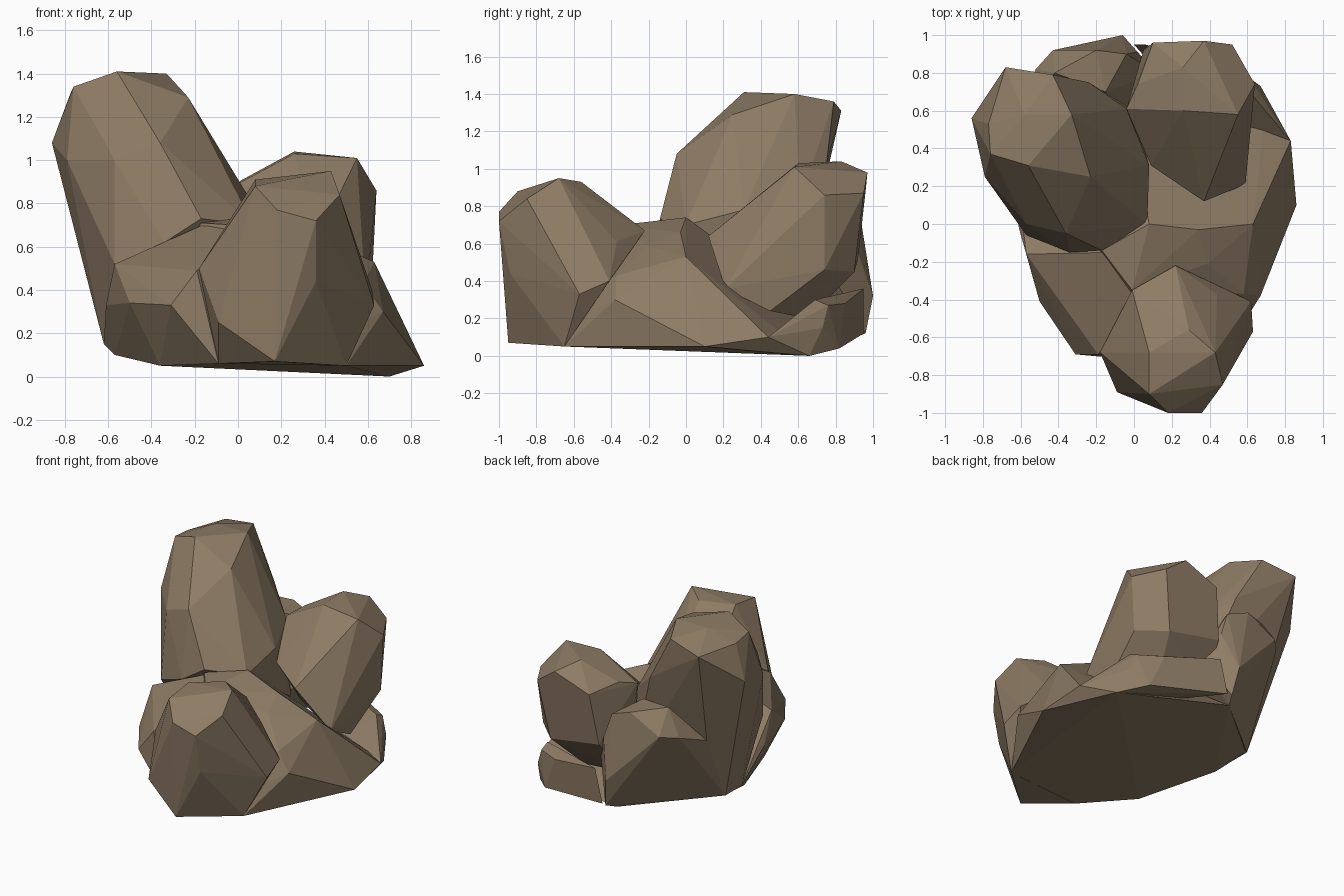
import bpy, bmesh

# One flat stone colour
stone = bpy.data.materials.new("brown stone")
stone.diffuse_color = (0.27, 0.20, 0.13, 1)


def boulder(name, corners):
    """Faceted boulder: the convex hull of a few corner points."""
    bm = bmesh.new()
    for c in corners:
        bm.verts.new(c)
    bmesh.ops.convex_hull(bm, input=bm.verts[:])
    loose = [v for v in bm.verts if not v.link_faces]
    bmesh.ops.delete(bm, geom=loose, context='VERTS')
    bmesh.ops.dissolve_limit(bm, angle_limit=0.05, verts=bm.verts[:], edges=bm.edges[:])
    bmesh.ops.recalc_face_normals(bm, faces=bm.faces[:])
    me = bpy.data.meshes.new(name)
    bm.to_mesh(me)
    bm.free()
    me.materials.append(stone)
    ob = bpy.data.objects.new(name, me)
    bpy.context.collection.objects.link(ob)
    return ob


# Wide base with the saddle on top and a nearly flat underside
boulder("base_rock", [
    (0.17, -0.94, 0.07), (-0.09, -0.71, 0.06), (-0.36, -0.38, 0.05),
    (-0.57, 0.15, 0.10), (-0.60, 0.42, 0.14), (-0.07, 0.88, 0.09),
    (0.50, -0.65, 0.05), (0.86, 0.10, 0.05), (0.70, 0.66, 0.0),
    (0.63, 0.0, 0.53), (0.67, -0.38, 0.30), (0.58, -0.37, 0.43),
    (0.39, -0.21, 0.59), (0.34, -0.03, 0.66), (0.08, 0.0, 0.74),
    (-0.01, -0.35, 0.70), (-0.17, -0.14, 0.71)])

# Tall leaning rock, back left
boulder("tall_rock", [
    (-0.56, 0.31, 1.41), (-0.33, 0.58, 1.40), (-0.58, 0.58, 1.40),
    (-0.76, 0.37, 1.34), (-0.77, 0.53, 1.32), (-0.86, 0.56, 1.08),
    (-0.68, 0.83, 1.31), (-0.43, 0.79, 1.36), (-0.24, 0.75, 1.02),
    (-0.23, 0.25, 1.29), (-0.36, -0.05, 1.08), (-0.57, 0.0, 1.0),
    (-0.79, 0.25, 1.0), (-0.17, -0.14, 0.73), (-0.34, -0.15, 0.62),
    (0.08, 0.31, 0.78), (-0.04, 0.61, 0.84), (0.07, 0.0, 0.70),
    (-0.57, -0.06, 0.52), (-0.73, 0.35, 0.68), (-0.60, 0.62, 0.61),
    (-0.62, 0.25, 0.15), (-0.61, 0.42, 0.14), (0.0, 0.6, 0.3)])

# Medium rock leaning to the back right
boulder("right_rock", [
    (0.26, 0.60, 1.03), (0.26, 0.83, 1.04), (0.55, 0.58, 1.01),
    (0.37, 0.97, 0.98), (0.52, 0.95, 0.87), (0.64, 0.74, 0.86),
    (0.59, 0.21, 0.36), (0.37, 0.12, 0.64), (0.09, 0.31, 0.68),
    (-0.04, 0.61, 0.87), (0.02, 0.74, 0.91), (0.10, 0.96, 0.88),
    (0.62, 0.74, 0.46), (0.45, 0.90, 0.45), (0.05, 0.92, 0.52),
    (0.58, 0.45, 0.24), (0.35, 0.65, 0.20), (0.0, 0.70, 0.25)])

# Rounded front rock
boulder("front_rock", [
    (0.36, -1.0, 0.72), (0.18, -1.0, 0.77), (0.08, -0.90, 0.88),
    (0.08, -0.68, 0.91), (0.29, -0.56, 0.93), (0.43, -0.68, 0.95),
    (0.47, -0.85, 0.84), (0.63, -0.57, 0.33), (0.62, -0.41, 0.40),
    (0.44, -0.37, 0.61), (0.22, -0.22, 0.67), (-0.01, -0.35, 0.72),
    (0.36, -0.94, 0.44), (0.17, -0.95, 0.07), (0.50, -0.65, 0.05),
    (-0.09, -0.71, 0.06), (-0.09, -0.89, 0.25), (-0.18, -0.68, 0.50)])

# Low shoulder, front left, undercut toward the ground
boulder("left_low_rock", [
    (-0.57, -0.16, 0.52), (-0.61, -0.02, 0.33), (-0.50, -0.41, 0.34),
    (-0.31, -0.69, 0.33), (-0.19, -0.69, 0.49), (-0.32, -0.38, 0.51),
    (-0.34, -0.15, 0.62), (-0.14, -0.15, 0.71), (-0.01, -0.35, 0.68),
    (-0.57, 0.15, 0.10), (-0.36, -0.38, 0.05), (-0.09, -0.71, 0.06),
    (-0.62, 0.25, 0.15), (-0.12, -0.60, 0.55)])

# Sloping flank on the right
boulder("right_flank", [
    (0.83, 0.44, 0.10), (0.86, 0.10, 0.05), (0.70, 0.66, 0.0),
    (0.70, 0.46, 0.15), (0.63, 0.0, 0.53), (0.59, 0.21, 0.35),
    (0.20, 0.20, 0.05), (0.30, 0.50, 0.10)])

# Small lump behind the flank, below the medium rock
boulder("right_low_rock", [
    (0.83, 0.44, 0.10), (0.70, 0.66, 0.0), (0.69, 0.59, 0.20),
    (0.62, 0.69, 0.30), (0.62, 0.76, 0.27), (0.67, 0.73, 0.15),
    (0.55, 0.82, 0.04), (0.45, 0.85, 0.28), (0.0, 0.95, 0.12),
    (0.06, 0.95, 0.36), (0.40, 0.50, 0.10)])

# Lump filling the back between the two large rocks
boulder("back_rock", [
    (-0.06, 1.0, 0.32), (-0.43, 0.92, 0.70), (-0.20, 0.92, 0.82),
    (-0.52, 0.82, 0.68), (-0.42, 0.80, 0.87), (-0.04, 0.90, 0.76),
    (0.02, 0.91, 0.58), (-0.60, 0.62, 0.61), (-0.61, 0.42, 0.14),
    (-0.03, 0.96, 0.12), (-0.07, 0.88, 0.09), (-0.10, 0.50, 0.30),
    (0.12, 0.80, 0.40), (-0.15, 0.70, 0.82)])
